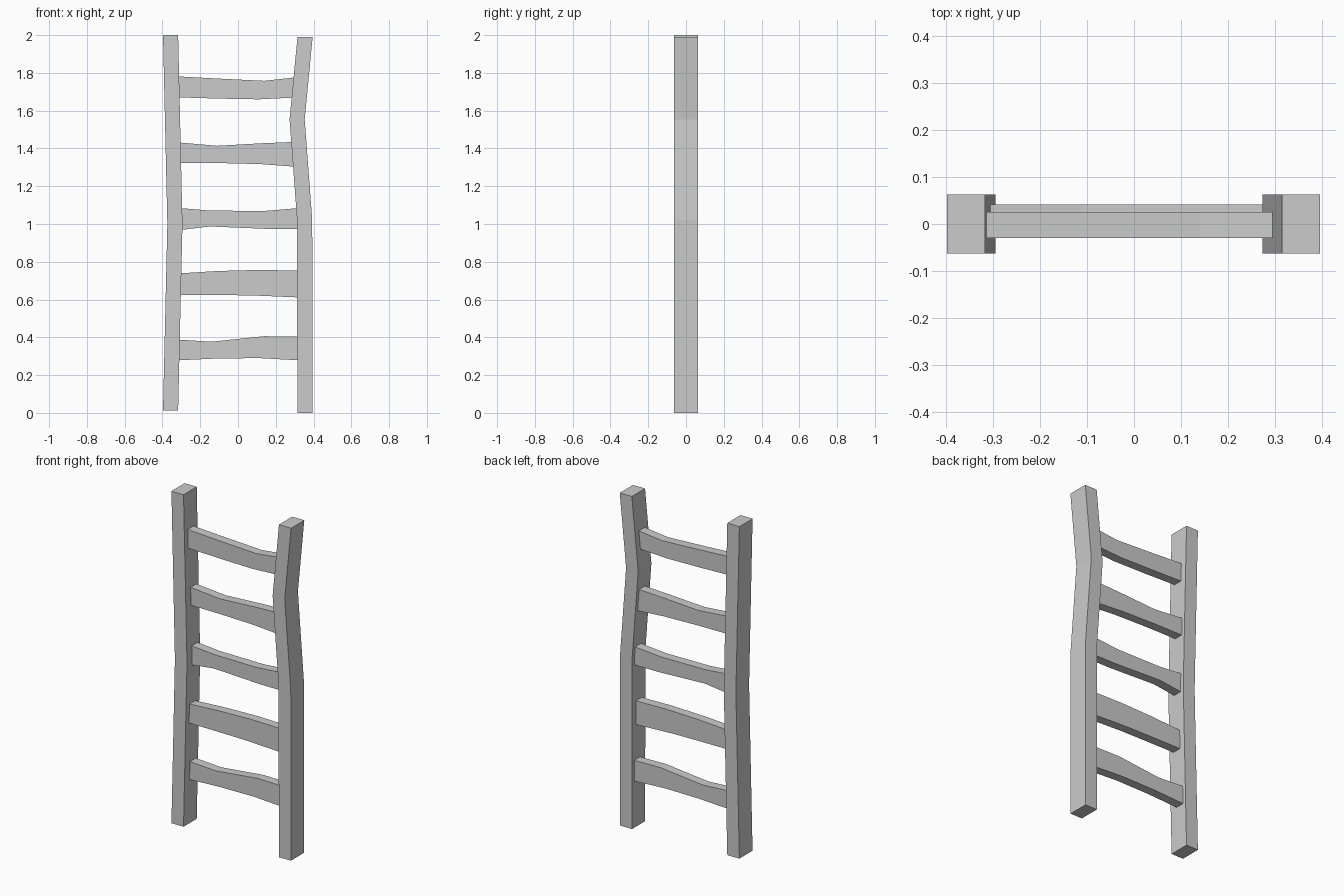
import bpy, bmesh


def slab(name, outline, y0, y1):
    """Extrude a front-view (x, z) outline from y0 to y1."""
    bm = bmesh.new()
    face = bm.faces.new([bm.verts.new((x, y0, z)) for x, z in outline])
    ext = bmesh.ops.extrude_face_region(bm, geom=[face])
    moved = [g for g in ext["geom"] if isinstance(g, bmesh.types.BMVert)]
    bmesh.ops.translate(bm, verts=moved, vec=(0, y1 - y0, 0))
    bmesh.ops.recalc_face_normals(bm, faces=bm.faces)
    mesh = bpy.data.meshes.new(name)
    bm.to_mesh(mesh)
    bm.free()
    obj = bpy.data.objects.new(name, mesh)
    bpy.context.collection.objects.link(obj)
    return obj


# Bent side rails: centre line (x, z), constant width
def rail(name, path, half=0.04):
    outline = [(x - half, z) for x, z in path] + [(x + half, z) for x, z in reversed(path)]
    slab(name, outline, -0.0625, 0.0625)


rail("left_rail", [(-0.357, 0.013), (-0.334, 1.0), (-0.357, 2.0)])
rail("right_rail", [(0.354, 0.0), (0.353, 1.02), (0.313, 1.553), (0.355, 1.99)])

# Uneven rungs: left/right ends, front y, then top and bottom edge (x, z) bends
rungs = [
    (-0.325, 0.33, -0.014,
     [(-0.31, 0.388), (-0.14, 0.377), (0.14, 0.406), (0.31, 0.403)],
     [(-0.31, 0.278), (-0.11, 0.288), (0.11, 0.29), (0.31, 0.278)]),
    (-0.32, 0.33, -0.03,
     [(-0.303, 0.738), (-0.11, 0.751), (0.11, 0.757), (0.31, 0.753)],
     [(-0.303, 0.625), (-0.11, 0.624), (0.07, 0.622), (0.31, 0.611)]),
    (-0.315, 0.33, -0.015,
     [(-0.295, 1.085), (-0.15, 1.071), (0.14, 1.069), (0.31, 1.085)],
     [(-0.295, 0.967), (-0.15, 0.987), (0.16, 0.974), (0.31, 0.974)]),
    (-0.32, 0.31, -0.014,
     [(-0.304, 1.432), (-0.11, 1.414), (0.12, 1.427), (0.28, 1.435)],
     [(-0.304, 1.324), (-0.11, 1.323), (0.12, 1.317), (0.29, 1.303)]),
    (-0.33, 0.31, -0.03,
     [(-0.311, 1.782), (-0.11, 1.77), (0.14, 1.758), (0.295, 1.777)],
     [(-0.311, 1.671), (-0.11, 1.664), (0.11, 1.66), (0.285, 1.67)]),
]
for i, (x0, x1, y, top, bottom) in enumerate(rungs):
    # Ends run slightly into the rails
    edge = [[(x0, e[0][1])] + e[1:-1] + [(x1, e[-1][1])] for e in (top, bottom)]
    slab(f"rung_{i + 1}", edge[0] + edge[1][::-1], y, y + 0.055)
